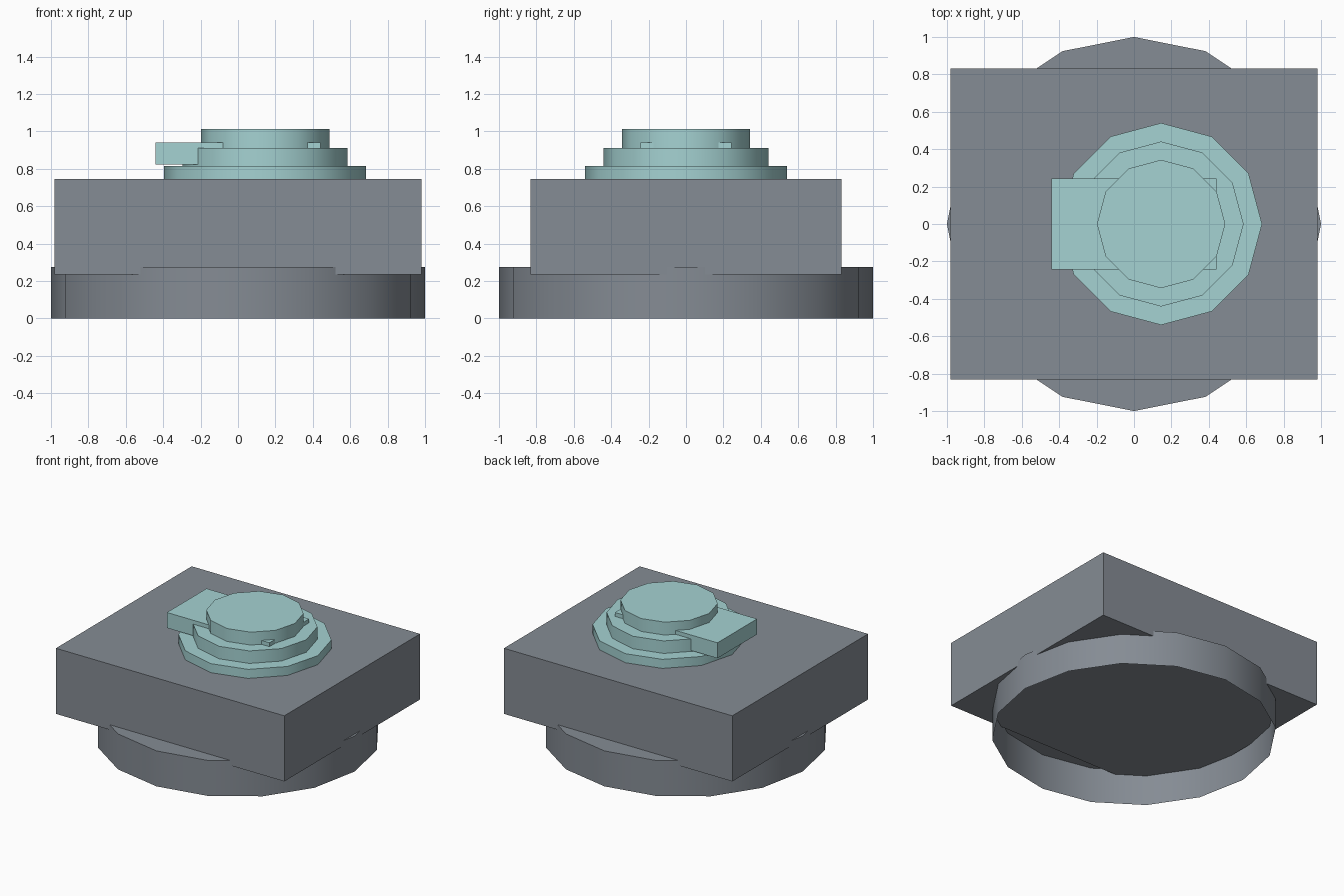
import bpy
import bmesh
import math

if "Cube" in bpy.data.objects:
    bpy.data.objects.remove(bpy.data.objects["Cube"])


def material(name, color):
    m = bpy.data.materials.new(name)
    m.diffuse_color = (*color, 1)
    m.use_nodes = True
    m.node_tree.nodes["Principled BSDF"].inputs["Base Color"].default_value = m.diffuse_color
    return m


slate = material("slate_grey", (0.235, 0.262, 0.297))
teal = material("pale_teal", (0.375, 0.645, 0.645))


def cap(name, x, radius, z0, z1, sides, mat):
    """Round cap: side wall and top, open underneath."""
    bpy.ops.mesh.primitive_cylinder_add(vertices=sides, radius=radius, depth=z1 - z0,
                                        location=(x, 0, (z0 + z1) / 2))
    ob = bpy.context.object
    ob.name = name
    ob.data.materials.append(mat)
    bm = bmesh.new()
    bm.from_mesh(ob.data)
    bm.normal_update()
    bottom = [f for f in bm.faces if f.normal.z < -0.9]
    bmesh.ops.delete(bm, geom=bottom, context='FACES_ONLY')
    bm.to_mesh(ob.data)
    bm.free()
    bpy.ops.object.shade_smooth_by_angle(angle=math.radians(40))


def block(name, x0, x1, half_y, z0, z1, mat):
    bpy.ops.mesh.primitive_cube_add(size=1, location=((x0 + x1) / 2, 0, (z0 + z1) / 2))
    ob = bpy.context.object
    ob.name = name
    ob.scale = (x1 - x0, 2 * half_y, z1 - z0)
    bpy.ops.object.transform_apply(location=False, rotation=False, scale=True)
    ob.data.materials.append(mat)


# Hollow round foot and main body
cap("round_base", 0, 1.0, 0, 0.275, 16, slate)
block("body", -0.98, 0.98, 0.832, 0.236, 0.745, slate)

# Stepped dial, off-centre on top of the body
for name, radius, z0, z1 in (("lower_tier", 0.54, 0.745, 0.815),
                             ("middle_tier", 0.441, 0.815, 0.912),
                             ("top_tier", 0.343, 0.912, 1.012)):
    cap(name, 0.145, radius, z0, z1, 12, teal)

# Flat bar running through the dial
block("cross_bar", -0.44, 0.44, 0.243, 0.822, 0.942, teal)
